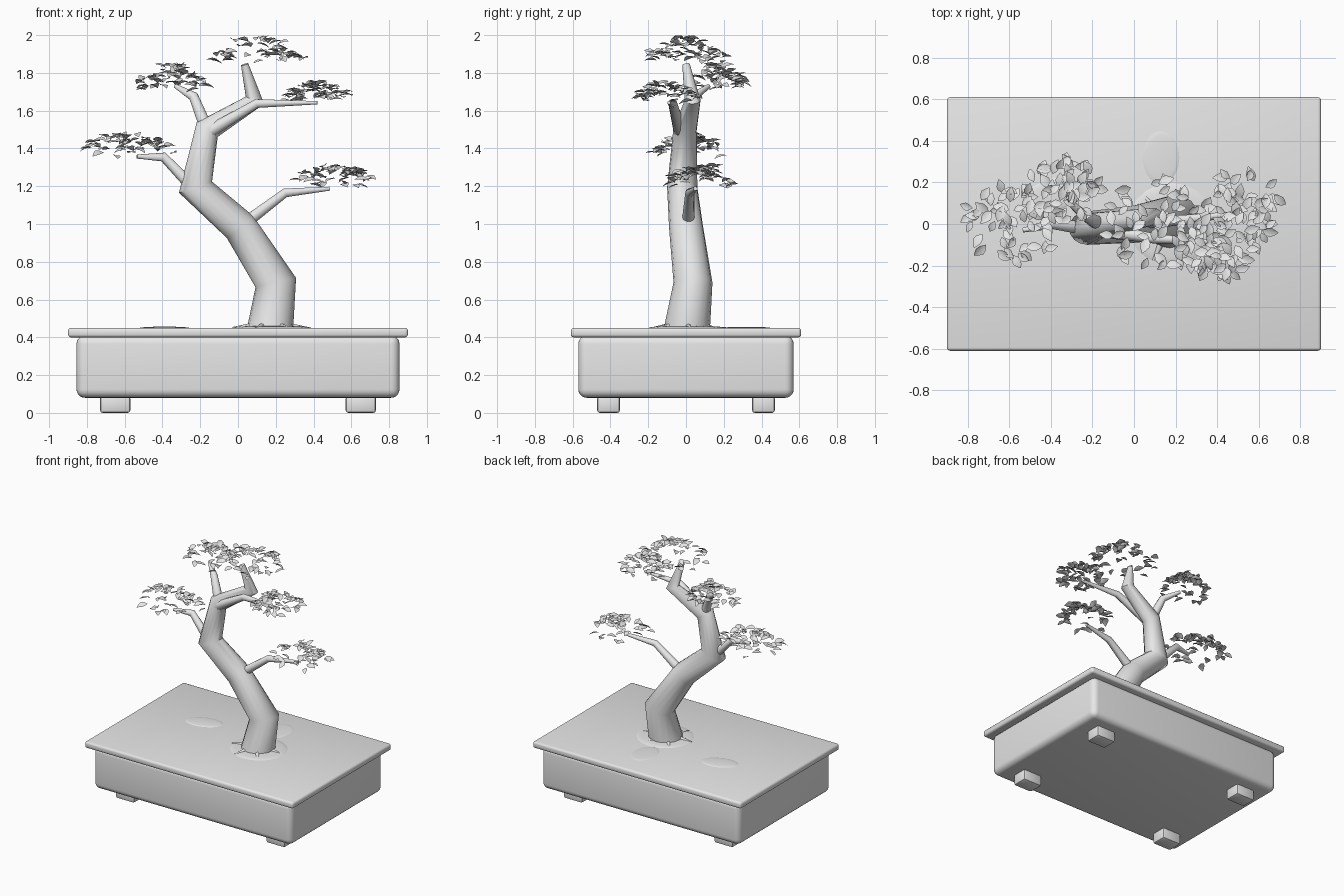
import bpy, bmesh, math, random
from mathutils import Vector, Matrix, Euler

if "Cube" in bpy.data.objects:
    bpy.data.objects.remove(bpy.data.objects["Cube"])

random.seed(7)
grey = bpy.data.materials.new("plain grey")
grey.diffuse_color = (0.8, 0.8, 0.8, 1)
grey.use_nodes = True
grey.node_tree.nodes["Principled BSDF"].inputs["Base Color"].default_value = grey.diffuse_color


def finish(ob, angle=35):
    ob.data.materials.clear()
    ob.data.materials.append(grey)
    bpy.ops.object.select_all(action='DESELECT')
    ob.select_set(True)
    bpy.context.view_layer.objects.active = ob
    bpy.ops.object.shade_smooth_by_angle(angle=math.radians(angle))
    return ob


def mesh_object(name, bm, angle=35):
    me = bpy.data.meshes.new(name)
    bm.to_mesh(me)
    bm.free()
    ob = bpy.data.objects.new(name, me)
    bpy.context.collection.objects.link(ob)
    return finish(ob, angle)


def box(name, centre, size, bevel, segments):
    bm = bmesh.new()
    bmesh.ops.create_cube(bm, size=1)
    bmesh.ops.scale(bm, vec=size, verts=bm.verts)
    bmesh.ops.translate(bm, vec=centre, verts=bm.verts)
    bmesh.ops.bevel(bm, geom=bm.edges[:], offset=bevel, segments=segments,
                    profile=0.5, affect='EDGES')
    return mesh_object(name, bm)


def limb(name, points, sides=16):
    """Tapered tube through (x, y, z, radius) points, mitred at the bends."""
    pos = [Vector(p[:3]) for p in points]
    bm = bmesh.new()
    rings = []
    for i, p in enumerate(pos):
        a = (p - pos[i - 1]).normalized() if i else (pos[1] - p).normalized()
        b = (pos[i + 1] - p).normalized() if i < len(pos) - 1 else a
        t = (a + b).normalized()
        # reference axis is y, which no limb follows
        u = Vector((0, 1, 0)) - t * t.y
        u.normalize()
        v = t.cross(u)
        widen = min(1.25, 1 / max(0.1, a.dot(t)))
        r = points[i][3]
        rings.append([bm.verts.new(p + u * r * math.cos(k) + v * r * widen * math.sin(k))
                      for k in (math.tau * j / sides for j in range(sides))])
    for lo, hi in zip(rings, rings[1:]):
        for j in range(sides):
            n = (j + 1) % sides
            bm.faces.new((lo[j], lo[n], hi[n], hi[j]))
    bm.faces.new(rings[0][::-1])
    bm.faces.new(rings[-1])
    bmesh.ops.recalc_face_normals(bm, faces=bm.faces)
    return mesh_object(name, bm, 50)


def mound(name, centre, size, turn=0):
    bm = bmesh.new()
    bmesh.ops.create_uvsphere(bm, u_segments=20, v_segments=10, radius=1)
    bmesh.ops.scale(bm, vec=size, verts=bm.verts)
    bmesh.ops.rotate(bm, matrix=Matrix.Rotation(turn, 3, 'Z'), verts=bm.verts)
    bmesh.ops.translate(bm, vec=centre, verts=bm.verts)
    return mesh_object(name, bm)


def foliage(name, centre, radii, low, high, count):
    """Shallow dome of small folded, pointed leaves."""
    outline = ((0.28, 0.42), (0.55, 0.5), (0.8, 0.27))
    bm = bmesh.new()
    for i in range(count):
        ang = random.uniform(0, math.tau)
        r = math.sqrt(random.uniform(0.0, 1))
        z = low + (high - low) * min(1, max(0, 0.75 * (1 - r * r) + random.uniform(0, 0.4)))
        at = Vector((centre[0] + radii[0] * r * math.cos(ang),
                     centre[1] + radii[1] * r * math.sin(ang), z))
        length = random.uniform(0.06, 0.085)
        rot = Euler((random.uniform(-.45, .45), random.uniform(-.4, .4),
                     ang + random.uniform(-1.3, 1.3))).to_matrix()

        def vert(x, y):
            bend = 0.35 * abs(y) - 0.25 * (x - 0.5) ** 2
            return bm.verts.new(at + rot @ Vector(((x - 0.5), y, bend)) * length)

        base, tip = vert(0, 0), vert(1, 0)
        mid = [vert(x, 0) for x, _ in outline]
        for side in (1, -1):
            edge = [vert(x, w * 0.58 * side) for x, w in outline]
            faces = [(base, mid[0], edge[0]), (mid[0], mid[1], edge[1], edge[0]),
                     (mid[1], mid[2], edge[2], edge[1]), (mid[2], tip, edge[2])]
            for f in faces:
                bm.faces.new(f if side > 0 else f[::-1])
    return mesh_object(name, bm, 60)


# Pot: body, flat rim and four feet
box("pot_body", (0, 0, 0.245), (1.71, 1.14, 0.33), 0.045, 5)
box("pot_rim", (0, 0, 0.425), (1.8, 1.22, 0.05), 0.016, 3)
for sx in (-1, 1):
    for sy in (-1, 1):
        box("pot_foot", (0.65 * sx, 0.41 * sy, 0.045), (0.16, 0.12, 0.09), 0.014, 2)

# Low soil mounds
mound("soil_mound_trunk", (0.18, 0.0, 0.449), (0.21, 0.2, 0.014))
mound("soil_mound_left", (-0.39, 0.14, 0.449), (0.14, 0.08, 0.008), 0.3)
mound("soil_mound_back", (0.13, 0.32, 0.449), (0.09, 0.13, 0.007))

# Trunk
limb("trunk", [(0.17, 0.005, 0.44, 0.122), (0.2, 0.037, 0.69, 0.103),
               (0.01, 0.0, 0.985, 0.09), (-0.225, -0.02, 1.195, 0.08),
               (-0.163, -0.005, 1.5, 0.062), (0.09, 0.035, 1.655, 0.042),
               (0.035, 0.0, 1.845, 0.02)])

# Surface roots
for a, reach in ((0.1, 0.2), (1.2, 0.17), (2.3, 0.18), (3.3, 0.2), (4.3, 0.19), (5.3, 0.18)):
    c, s = math.cos(a), math.sin(a)
    limb("root", [(0.17 + 0.09 * c, 0.09 * s, 0.46, 0.018),
                  (0.17 + reach * c, reach * s, 0.449, 0.006)], 8)

# Branches
limb("branch_lower_right", [(0.03, 0.01, 1.0, 0.034), (0.25, 0.02, 1.165, 0.024),
                            (0.485, 0.05, 1.187, 0.011)], 10)
limb("branch_lower_left", [(-0.235, -0.02, 1.19, 0.034), (-0.395, 0.0, 1.355, 0.024),
                           (-0.535, -0.03, 1.357, 0.011)], 10)
limb("branch_upper_left", [(-0.165, 0.0, 1.5, 0.036), (-0.235, 0.04, 1.675, 0.025),
                           (-0.33, 0.12, 1.73, 0.012)], 10)
limb("branch_upper_right", [(-0.15, -0.03, 1.49, 0.036), (0.1, -0.07, 1.638, 0.024),
                            (0.42, -0.09, 1.642, 0.009)], 10)

# Leaf clusters
foliage("leaves_lower_left", (-0.58, 0.0), (0.27, 0.19), 1.35, 1.475, 60)
foliage("leaves_lower_right", (0.5, 0.07), (0.23, 0.18), 1.19, 1.31, 55)
foliage("leaves_upper_left", (-0.34, 0.16), (0.19, 0.16), 1.70, 1.84, 65)
foliage("leaves_upper_right", (0.42, -0.1), (0.19, 0.17), 1.635, 1.75, 65)
foliage("leaves_top", (0.11, 0.0), (0.25, 0.22), 1.84, 1.985, 60)
